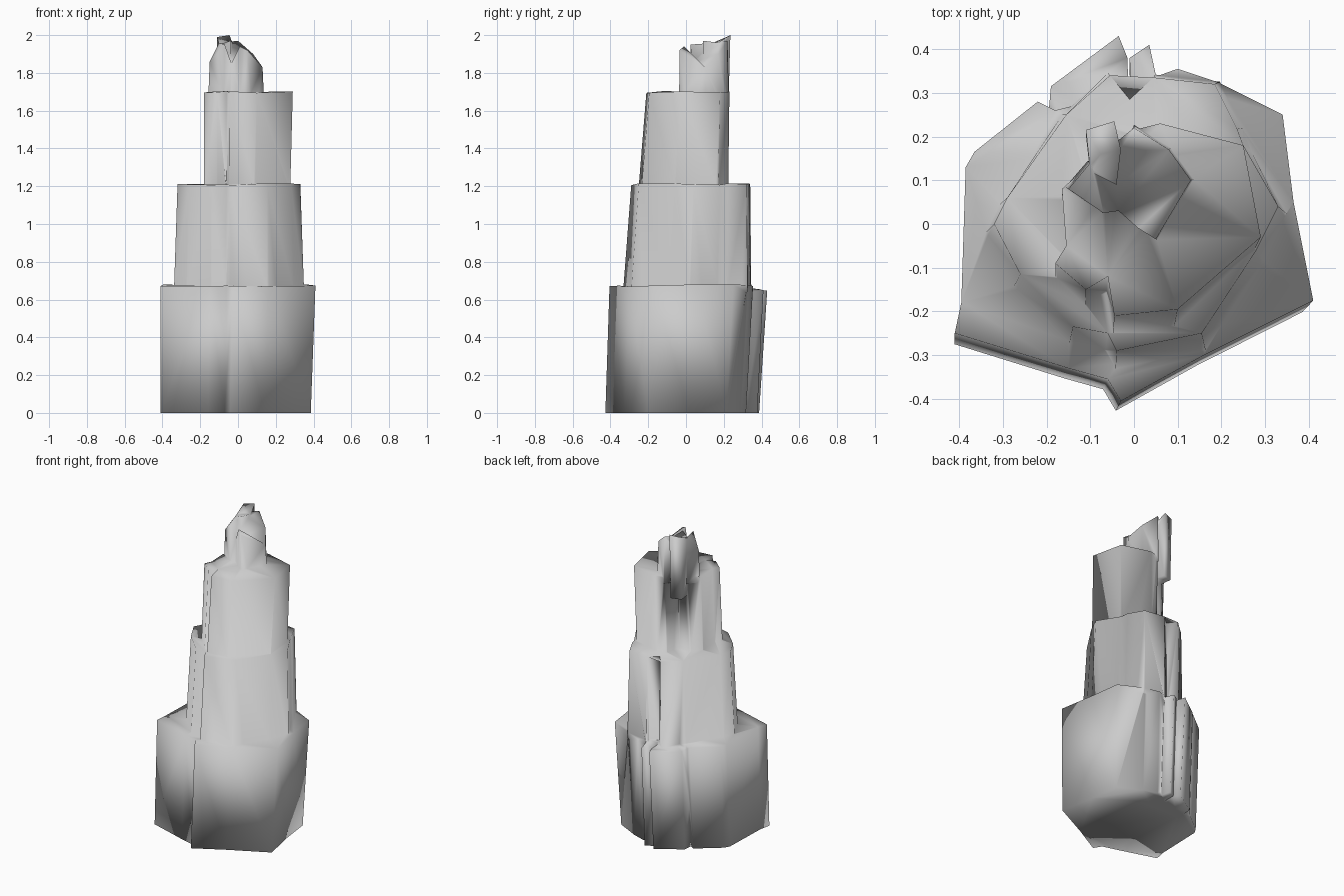
import bpy, bmesh, random

if "Cube" in bpy.data.objects:
    bpy.data.objects.remove(bpy.data.objects["Cube"])
random.seed(4)
parts = []


def rock(name, top, z0, z1, scale=(1, 1), shift=(0, 0), wobble=0.006):
    """Faceted column: top outline (x, y[, z]) lofted to a scaled, shifted base outline."""
    bm = bmesh.new()
    low, high = [], []
    for p in top:
        z = p[2] if len(p) > 2 else z1 + random.uniform(-wobble, wobble)
        high.append(bm.verts.new((p[0], p[1], z)))
        low.append(bm.verts.new((p[0] * scale[0] + shift[0],
                                 p[1] * scale[1] + shift[1], z0)))
    n = len(top)
    for i in range(n):
        j = (i + 1) % n
        bm.faces.new((low[i], low[j], high[j], high[i]))
    bm.faces.new(high)
    bm.faces.new(low[::-1])
    bmesh.ops.triangulate(bm, faces=bm.faces[:])
    bmesh.ops.recalc_face_normals(bm, faces=bm.faces[:])
    me = bpy.data.meshes.new(name)
    bm.to_mesh(me)
    bm.free()
    ob = bpy.data.objects.new(name, me)
    bpy.context.collection.objects.link(ob)
    parts.append(ob)


# Broad foot tier (outlines run counter-clockwise from the front-left)
rock("rock_spire", [
    (-.41, -.25), (-.15, -.33), (-.06, -.355), (-.03, -.405), (.16, -.3),
    (.41, -.175), (.365, .05), (.34, .25), (.19, .325),
    (.1, .355), (.03, .33), (-.02, .3), (-.18, .26),
    (-.22, .28), (-.365, .165), (-.385, .13), (-.395, -.18)],
    0, .675, (.97, .98), (-.0125, -.03))

# Split slabs leaning on the back of the foot
rock("back_slab_left", [(-.2, .2), (-.01, .2), (-.015, .38), (-.035, .43),
                        (-.19, .315)], 0, .65, (1, .9))
rock("back_slab_right", [(-.005, .19), (.06, .19), (.05, .34), (.035, .41),
                         (-.01, .38)], 0, .655, (1, .92))

# Second tier
rock("lower_tier", [
    (-.32, 0), (-.26, -.115), (-.14, -.235), (-.06, -.25),
    (-.04, -.29), (.155, -.25), (.28, -.06), (.33, .04),
    (.25, .18), (.235, .22), (.185, .32), (.045, .335),
    (-.01, .285), (-.055, .34), (-.155, .25), (-.29, .06)],
    .64, 1.21, (1.06, 1.08), (0, -.02))

# Third tier
rock("upper_tier", [
    (-.155, -.05), (-.18, -.09), (-.11, -.15), (-.06, -.12), (-.045, -.21),
    (.1, -.195), (.29, -.03), (.25, .18), (.06, .23), (0, .215),
    (-.03, .13), (-.11, .13), (-.165, .08)],
    1.18, 1.7, (.97, 1.08), (-.005, -.025))

# Jagged peak
rock("peak", [
    (-.15, .08, 1.86), (-.07, .025, 1.95), (-.035, .03, 1.85),
    (.01, -.01, 1.94), (.05, -.035, 1.92), (.13, .1, 1.83), (.08, .17, 1.9),
    (0, .22, 1.97), (-.03, .14, 1.85), (-.1, .14, 1.96)],
    1.66, 1.9, (1.06, 1.03))

# Tall splinter behind the peak, overhanging the third tier
rock("peak_splinter", [
    (-.1, .12, 1.95), (-.04, .09, 1.97), (-.03, .17, 1.96),
    (-.045, .235, 2.0), (-.11, .215, 1.99)], 1.58, 2, (1, .95))

# Fuse everything into one stone so shading flows over ledges and walls
spire = parts.pop(0)
for p in parts:
    m = spire.modifiers.new(p.name, 'BOOLEAN')
    m.operation, m.solver, m.object = 'UNION', 'EXACT', p
dg = bpy.context.evaluated_depsgraph_get()
fused = bpy.data.meshes.new_from_object(spire.evaluated_get(dg))
spire.modifiers.clear()
spire.data = fused
for p in parts:
    bpy.data.objects.remove(p)

# Merge stray cut points, triangulate and smooth the whole surface
bm = bmesh.new()
bm.from_mesh(fused)
bmesh.ops.remove_doubles(bm, verts=bm.verts[:], dist=.002)
bmesh.ops.triangulate(bm, faces=bm.faces[:])
for f in bm.faces:
    f.smooth = True
bm.to_mesh(fused)
bm.free()
